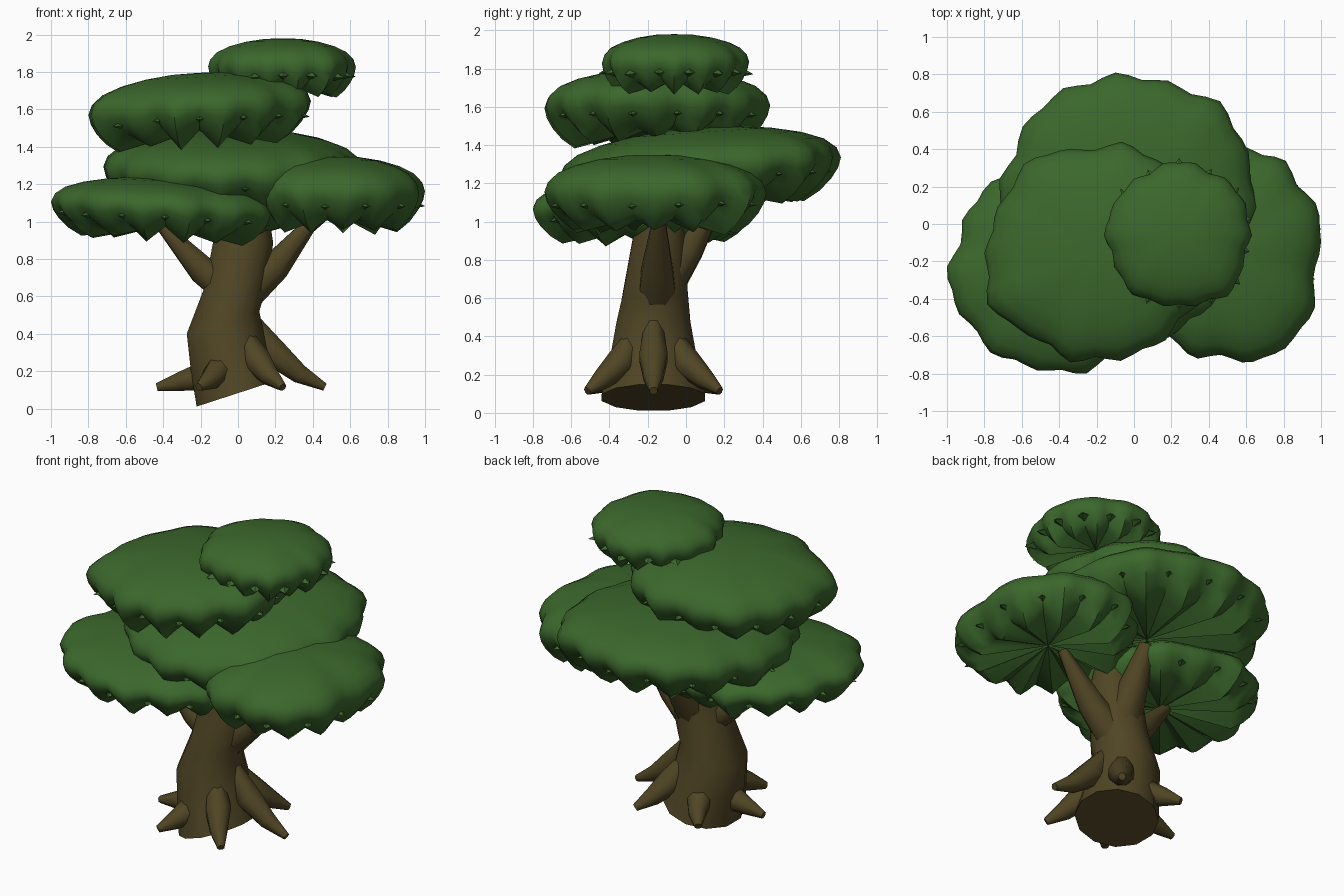
import bpy, bmesh, math, random
from mathutils import Vector, Matrix

cube = bpy.data.objects.get("Cube")
if cube:
    bpy.data.objects.remove(cube, do_unlink=True)


def material(name, rgb):
    m = bpy.data.materials.new(name)
    m.use_nodes = True
    m.diffuse_color = (*rgb, 1)
    m.node_tree.nodes["Principled BSDF"].inputs["Base Color"].default_value = (*rgb, 1)
    return m


LEAF = material("leaf green", (0.044, 0.137, 0.025))
BARK = material("bark brown", (0.080, 0.060, 0.018))


def finish(name, bm, mat, angle):
    bmesh.ops.recalc_face_normals(bm, faces=bm.faces)
    mesh = bpy.data.meshes.new(name)
    bm.to_mesh(mesh)
    bm.free()
    mesh.materials.append(mat)
    ob = bpy.data.objects.new(name, mesh)
    bpy.context.collection.objects.link(ob)
    bpy.ops.object.select_all(action="DESELECT")
    ob.select_set(True)
    bpy.context.view_layer.objects.active = ob
    bpy.ops.object.shade_smooth_by_angle(angle=math.radians(angle))


def bridge(bm, a, b):
    n = len(a)
    for i in range(n):
        bm.faces.new((a[i], a[(i + 1) % n], b[(i + 1) % n], b[i]))


def loft(name, sections, sides, angle):
    """Skin through rings of (centre, rx, ry, rotation) and cap the ends."""
    bm = bmesh.new()
    rings = []
    for centre, rx, ry, rot in sections:
        ring = []
        for i in range(sides):
            a = math.tau * (i + 0.5) / sides
            p = rot @ Vector((rx * math.cos(a), ry * math.sin(a), 0))
            ring.append(bm.verts.new(Vector(centre) + p))
        rings.append(ring)
    for a, b in zip(rings, rings[1:]):
        bridge(bm, a, b)
    bm.faces.new(rings[0])
    bm.faces.new(rings[-1])
    finish(name, bm, BARK, angle)


def limb(name, points, radii, sides=8):
    pts = [Vector(p) for p in points]
    sections = []
    for i, p in enumerate(pts):
        d = pts[min(i + 1, len(pts) - 1)] - pts[max(i - 1, 0)]
        rot = d.to_track_quat("Z", "Y").to_matrix()
        sections.append((p, radii[i], radii[i], rot))
    loft(name, sections, sides, 50)


# Trunk: a bent column standing on a slanted foot
def lean(deg):
    return Matrix.Rotation(math.radians(-deg), 3, "Y")


loft("trunk", [
    ((-0.01, -0.17, 0.08), 0.23, 0.28, lean(18)),
    ((-0.05, -0.17, 0.27), 0.22, 0.235, lean(18)),
    ((-0.08, -0.17, 0.46), 0.21, 0.20, lean(17)),
    ((-0.02, -0.16, 0.63), 0.165, 0.175, lean(-8)),
    ((0.03, -0.14, 0.90), 0.165, 0.145, lean(-6)),
    ((0.03, -0.12, 1.10), 0.13, 0.12, lean(0)),
], 12, 40)

# Branches reaching into the canopy
limb("left_branch", [(0.02, -0.15, 0.60), (0.20, -0.15, 0.76), (0.43, -0.14, 1.04)],
     [0.11, 0.085, 0.03])
limb("right_branch", [(0.0, -0.16, 0.60), (-0.19, -0.17, 0.74), (-0.40, -0.19, 0.97)],
     [0.10, 0.08, 0.035])
limb("back_branch", [(0.0, -0.13, 0.66), (0.02, 0.01, 0.86), (0.02, 0.15, 1.10)],
     [0.12, 0.09, 0.05])

# Six roots around the foot, higher on the left side
for k in range(6):
    a = math.tau * k / 6
    c, s = math.cos(a), math.sin(a)
    limb("root_%d" % (k + 1), [
        (-0.02 + 0.09 * c, -0.17 + 0.11 * s, 0.34 + 0.13 * c),
        (0.20 * c, -0.17 + 0.20 * s, 0.23 + 0.06 * c),
        (0.01 + 0.32 * c, -0.17 + 0.31 * s, 0.165 + 0.02 * c),
        (0.015 + 0.45 * c, -0.17 + 0.40 * s, 0.115),
    ], [0.05, 0.08, 0.055, 0.022])


# Canopy: lumpy domes with a ragged hem and a pleated underside
PROFILE = [(0.25, 0.99), (0.5, 0.94), (0.72, 0.86), (0.88, 0.76), (0.97, 0.64),
           (1.0, 0.52), (0.98, 0.4), (0.93, 0.28), (0.85, 0.16), (0.74, 0.06)]


def canopy(name, low, high, lobes, seed, leaf, shear=(0, 0)):
    rnd = random.Random(seed)
    waves = [(f, rnd.uniform(0.01, 0.03), rnd.uniform(0, math.tau)) for f in (3, 5, 8)]
    depth = [rnd.uniform(0.6, 1.3) for _ in range(lobes)]
    n = lobes * 4
    bm = bmesh.new()

    def reach(a):
        square = (abs(math.cos(a)) ** 2.1 + abs(math.sin(a)) ** 2.1) ** (-1 / 2.1)
        return square * (1 + sum(m * math.sin(f * a + p) for f, m, p in waves))

    rings = []
    for r, z in PROFILE:
        ring = []
        for i in range(n):
            a = math.tau * i / n
            scallop = math.cos(lobes * a) * depth[((i + 2) // 4) % lobes]
            rad = r * reach(a) * (1 + 0.025 * r * r * scallop)
            x, y = rad * math.cos(a), rad * math.sin(a)
            lift = shear[0] * x + shear[1] * y - (1 - z) ** 2 * 0.12 * scallop
            ring.append(bm.verts.new((x, y, z + lift)))
        rings.append(ring)
    for a, b in zip(rings, rings[1:]):
        bridge(bm, a, b)
    # crown and underside fans
    for ring, z in ((rings[0], 1.0), (rings[-1], 0.22)):
        tip = bm.verts.new((0, 0, z))
        for i in range(n):
            bm.faces.new((ring[i], ring[(i + 1) % n], tip))

    # size each dome to its extents
    low, high = Vector(low), Vector(high)
    for axis in range(3):
        vals = [v.co[axis] for v in bm.verts]
        lo, hi = min(vals), max(vals)
        for v in bm.verts:
            t = (v.co[axis] - lo) / (hi - lo)
            v.co[axis] = low[axis] + t * (high[axis] - low[axis])

    # small pointed leaves around the lower rim
    mid = (low + high) / 2
    up = Vector((0, 0, 1))
    for k in range(lobes):
        base = rings[7][(k * 4 + 2) % n].co.copy()
        out = Vector((base.x - mid.x, base.y - mid.y, 0)).normalized()
        side = Vector((-out.y, out.x, 0))
        root = base - out * 0.02
        quad = [bm.verts.new(root + o) for o in
                (side * leaf, up * leaf * 0.6, -side * leaf, -up * leaf * 0.5)]
        tip = bm.verts.new(base + out * leaf - up * leaf * 0.2)
        for i in range(4):
            bm.faces.new((quad[i], quad[(i + 1) % 4], tip))
        bm.faces.new(quad)
    finish(name, bm, LEAF, 45)


canopy("canopy_low_right", (-1.0, -0.80, 0.87), (0.20, 0.36, 1.24), 14, 3, 0.04, (-0.1, 0))
canopy("canopy_low_left", (0.02, -0.74, 0.93), (1.0, 0.42, 1.35), 13, 5, 0.04)
canopy("canopy_back", (-0.72, -0.66, 1.03), (0.67, 0.81, 1.50), 15, 8, 0.035, (0, 0.12))
canopy("canopy_middle", (-0.80, -0.74, 1.37), (0.39, 0.44, 1.80), 14, 11, 0.04, (0.08, 0))
canopy("canopy_top", (-0.16, -0.44, 1.66), (0.63, 0.33, 1.98), 14, 14, 0.052)
